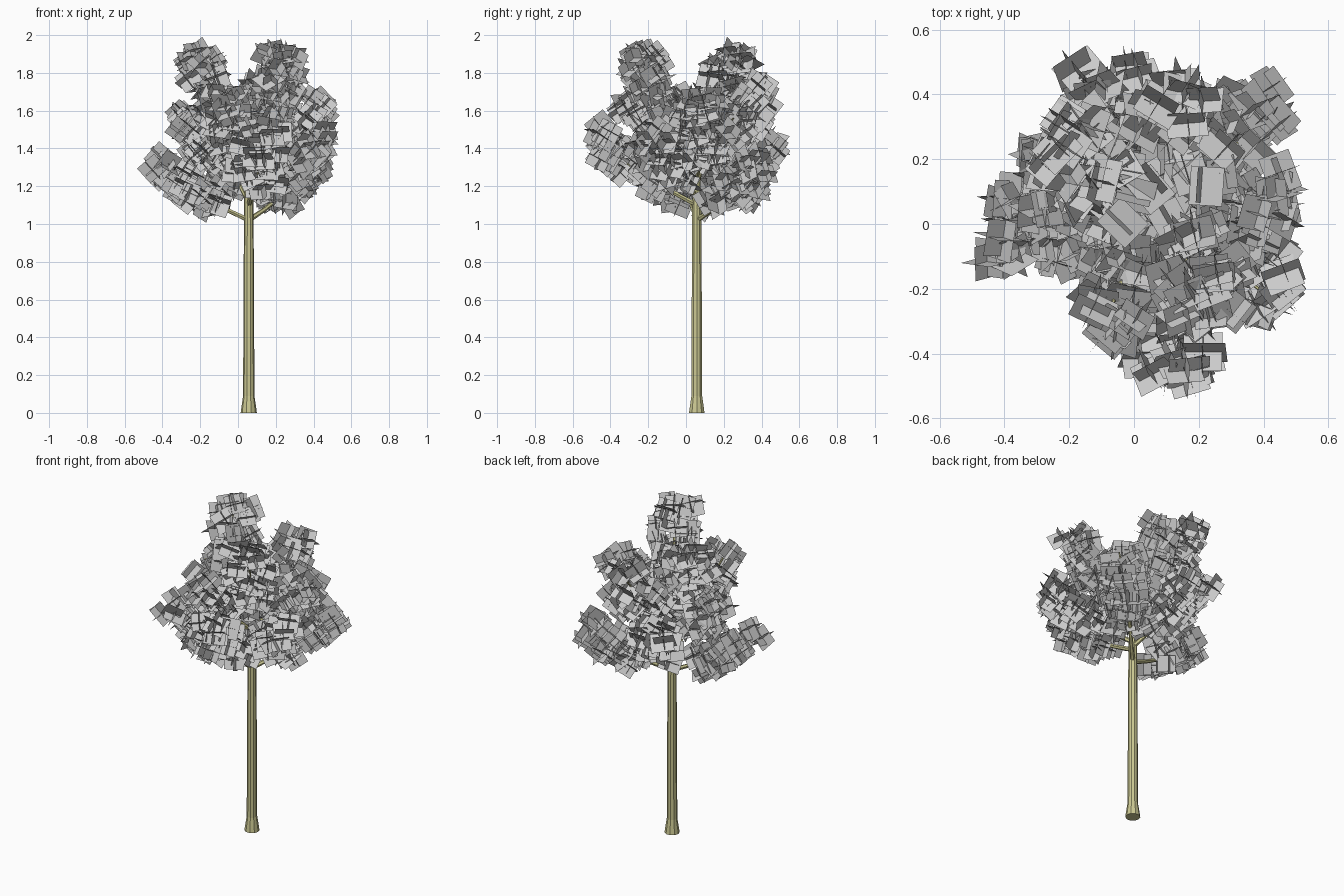
import bpy, bmesh, math, random
from mathutils import Vector, Matrix

if "Cube" in bpy.data.objects:
    bpy.data.objects.remove(bpy.data.objects["Cube"])

random.seed(5)
CX = CY = 0.057                      # trunk axis

bark = bpy.data.materials.new("bark")
bark.diffuse_color = (0.60, 0.58, 0.29, 1)
bark.use_nodes = True
bark.node_tree.nodes["Principled BSDF"].inputs["Base Color"].default_value = bark.diffuse_color


def finish(bm, name, mat=None):
    me = bpy.data.meshes.new(name)
    bm.to_mesh(me)
    bm.free()
    ob = bpy.data.objects.new(name, me)
    bpy.context.collection.objects.link(ob)
    if mat:
        me.materials.append(mat)
    return ob


def tube(bm, pts, radii, sides):
    """Sweep a tapered polygon along a path, closed at both ends."""
    rings = []
    for i, p in enumerate(pts):
        d = pts[min(i + 1, len(pts) - 1)] - pts[max(i - 1, 0)]
        rot = d.to_track_quat('Z', 'Y')
        rings.append([bm.verts.new(p + rot @ Vector((
            radii[i] * math.cos(2 * math.pi * k / sides),
            radii[i] * math.sin(2 * math.pi * k / sides), 0)))
            for k in range(sides)])
    for a, b in zip(rings, rings[1:]):
        for k in range(sides):
            n = (k + 1) % sides
            bm.faces.new((a[k], a[n], b[n], b[k]))
    bm.faces.new(rings[0][::-1])
    bm.faces.new(rings[-1])


def bend(a, b, sag, t):
    """Point on a branch that leaves flat and curves upwards."""
    mid = (a + b) / 2 - Vector((0, 0, sag))
    return a * (1 - t) ** 2 + mid * 2 * t * (1 - t) + b * t * t


# Trunk with flared foot
bm = bmesh.new()
trunk = [(0, .043), (.03, .039), (.09, .030), (.6, .028), (1.1, .025), (1.3, .018), (1.46, .010)]
tube(bm, [Vector((CX, CY, z)) for z, r in trunk], [r for z, r in trunk], 10)
finish(bm, "trunk", bark)

# Branches: height on trunk, tip, number of leaf clumps
branches = [
    (1.02, (-.43, -.02, 1.31), 34),
    (1.02, (.38, .39, 1.30), 36),
    (1.10, (.14, -.48, 1.45), 42),
    (1.12, (-.08, .47, 1.43), 34),
    (1.15, (.41, -.22, 1.44), 32),
    (1.20, (-.32, .13, 1.58), 32),
    (1.22, (.45, .04, 1.64), 32),
    (1.25, (-.08, -.28, 1.66), 28),
    (1.30, (.12, .42, 1.70), 30),
    (1.34, (.25, -.25, 1.90), 38),
    (1.37, (-.22, .24, 1.90), 36),
    (1.28, (.32, .25, 1.56), 24),
]
LO, HI = Vector((-.545, -.56, 1.0)), Vector((.55, .56, 2.0))

wood = bmesh.new()
leaf = bmesh.new()


def clump(center, rot, size):
    """Three crossed square cards."""
    cards = []
    for ax in range(3):
        u, v = Vector(), Vector()
        u[(ax + 1) % 3] = size / 2
        v[(ax + 2) % 3] = size * 0.45
        off = Vector([random.uniform(-.012, .012) for _ in range(3)])
        cards.append([center + rot @ (off + u * s + v * t)
                      for s, t in ((-1, -1), (1, -1), (1, 1), (-1, 1))])
    if any(not LO[i] <= p[i] <= HI[i] for c in cards for p in c for i in range(3)):
        return False
    for c in cards:
        leaf.faces.new([leaf.verts.new(p) for p in c])
    return True


for z, tip, count in branches:
    a, b = Vector((CX, CY, z)), Vector(tip)
    path = [bend(a, b, .04, i / 4) for i in range(5)]
    tube(wood, path, [.014, .012, .010, .007, .004], 6)
    for n in range(count):
        t = .36 + .68 * (n + .5) / count
        p = bend(a, b, .04, t)
        d = bend(a, b, .04, t + .02) - p
        base = d.to_track_quat('X', 'Z').to_matrix()
        for attempt in range(12):
            ang = random.uniform(0, 2 * math.pi)
            r = math.sqrt(random.random())
            c = p + base @ Vector((random.uniform(-.03, .03),
                                   .122 * r * math.cos(ang), .085 * r * math.sin(ang)))
            rot = base @ Matrix.Rotation(random.uniform(-.4, .4), 3, 'X') \
                @ Matrix.Rotation(random.uniform(-.2, .2), 3, 'Y') \
                @ Matrix.Rotation(random.uniform(-.4, .4), 3, 'Z')
            if clump(c, rot, random.uniform(.105, .135)):
                break

# Foliage around the crown centre
for n in range(18):
    c = Vector((CX + random.uniform(-.13, .17), CY + random.uniform(-.15, .15),
                random.uniform(1.35, 1.68)))
    rot = Matrix.Rotation(random.uniform(0, 6.3), 3, 'Z') @ Matrix.Rotation(random.uniform(-.4, .4), 3, 'X')
    clump(c, rot, .12)

finish(wood, "branches", bark)
finish(leaf, "leaves")
